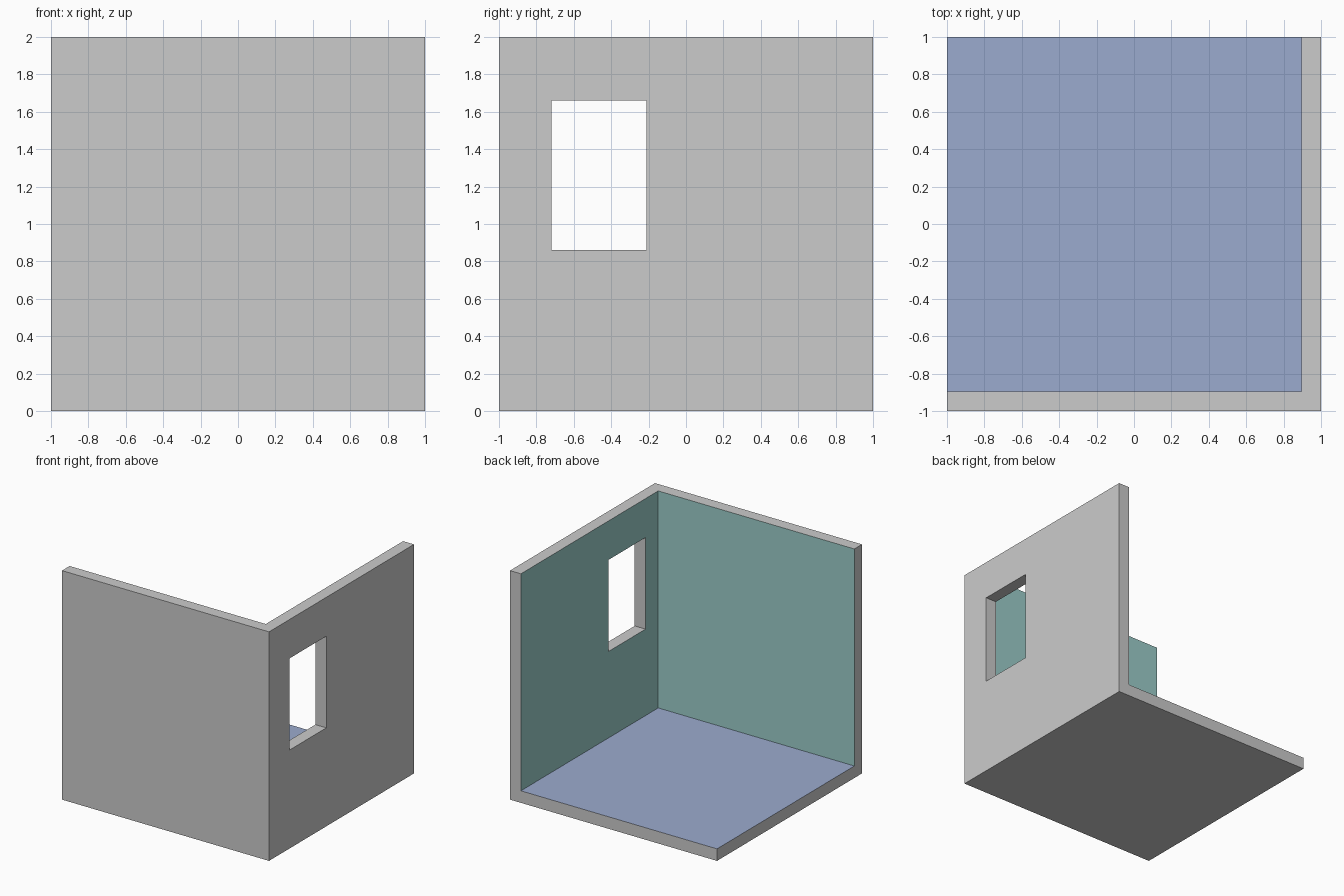
import bpy

if "Cube" in bpy.data.objects:
    bpy.data.objects.remove(bpy.data.objects["Cube"])

T = 0.105  # thickness of walls and floor


def box(name, lo, hi):
    """Axis-aligned box between two corners."""
    size = [b - a for a, b in zip(lo, hi)]
    mid = [(a + b) / 2 for a, b in zip(lo, hi)]
    bpy.ops.mesh.primitive_cube_add(size=1, location=mid)
    ob = bpy.context.object
    ob.name = name
    ob.scale = size
    bpy.ops.object.transform_apply(location=True, rotation=True, scale=True)
    return ob


def cut(target, cutter):
    """Subtract the cutter and discard it."""
    cutter.hide_render = True
    mod = target.modifiers.new("cut", 'BOOLEAN')
    mod.operation = 'DIFFERENCE'
    mod.solver = 'EXACT'
    mod.object = cutter
    bpy.context.view_layer.objects.active = target
    bpy.ops.object.modifier_apply(modifier=mod.name)
    bpy.data.objects.remove(cutter, do_unlink=True)


def colour(name, rgb):
    mat = bpy.data.materials.new(name)
    mat.diffuse_color = (*rgb, 1)
    mat.use_nodes = True
    mat.node_tree.nodes["Principled BSDF"].inputs["Base Color"].default_value = mat.diffuse_color
    return mat


# Room corner: floor, front wall and right wall in one shell
room = box("room_corner", (-1, -1, 0), (1, 1, 2))
cut(room, box("interior_cutter", (-1.5, -1 + T, T), (1 - T, 1.5, 2.5)))

# Window opening through the right wall
cut(room, box("window_cutter", (0.7, -0.72, 0.86), (1.2, -0.21, 1.66)))

# Outside and edges grey, inner walls teal, floor blue
mats = room.data.materials
mats.clear()
mats.append(None)
mats.append(colour("wall_paint", (0.33, 0.61, 0.59)))
mats.append(colour("floor_paint", (0.33, 0.41, 0.62)))
for face in room.data.polygons:
    c, n = face.center, face.normal
    face.material_index = 0
    if n.z > 0.9 and abs(c.z - T) < 0.01:
        face.material_index = 2
    elif (n.x < -0.9 and abs(c.x - 1 + T) < 0.01) or \
         (n.y > 0.9 and abs(c.y + 1 - T) < 0.01):
        face.material_index = 1
